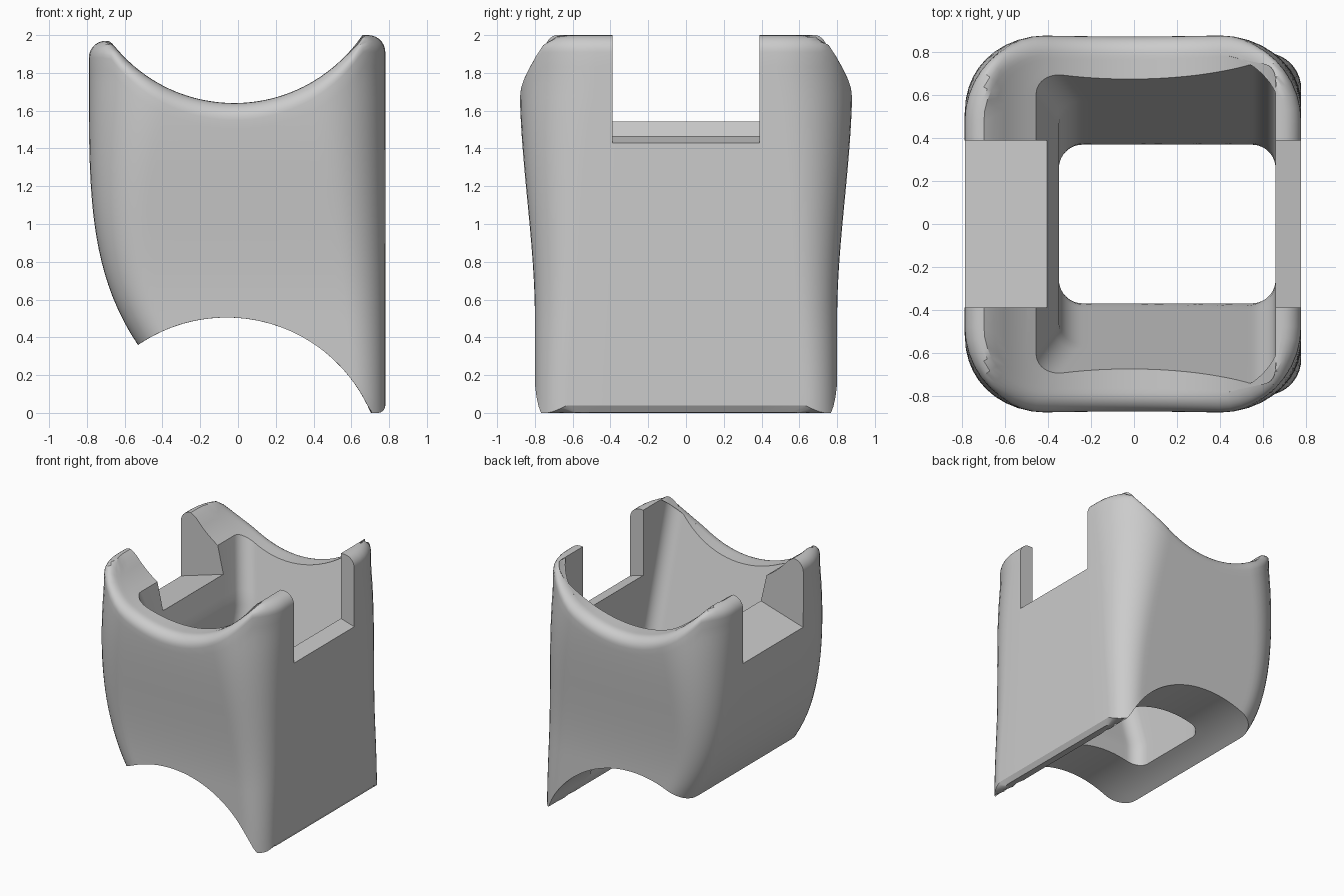
import bpy, bmesh
from math import sin, cos, sqrt, pi

if "Cube" in bpy.data.objects:
    bpy.data.objects.remove(bpy.data.objects["Cube"])

CORNER, LONG, SHORT = 10, 28, 6     # segments per corner and per side
LEVELS, ROUND, RIM = 24, 7, 5       # rings per wall, rim fillet and rim face
FILLET = 0.09


def clamp(t):
    return max(0.0, min(1.0, t))


def rounded_rect(x0, x1, h, r):
    """Points counter-clockwise; every section has the same point count."""
    centres = [(x1 - r, h - r), (x0 + r, h - r), (x0 + r, r - h), (x1 - r, r - h)]
    pts = []
    for q, (cx, cy) in enumerate(centres):
        arc = [(cx + r * cos((q + k / CORNER) * pi / 2),
                cy + r * sin((q + k / CORNER) * pi / 2)) for k in range(CORNER + 1)]
        pts += arc
        nx, ny = centres[(q + 1) % 4]
        a = (q + 1) * pi / 2
        end = (nx + r * cos(a), ny + r * sin(a))
        n = LONG if q % 2 == 0 else SHORT
        sx, sy = arc[-1]
        pts += [(sx + (end[0] - sx) * k / n, sy + (end[1] - sy) * k / n)
                for k in range(1, n)]
    return pts


# Plan sections of the outside and of the hole at a height
def outer(z, inset=0.0):
    x0 = -0.79 + 0.26 * max(0, (1.9 - z) / 1.54) ** 4
    t = clamp((z - 0.5) / 1.25)
    h = 0.80 + 0.08 * t * t * (3 - 2 * t)
    r = 0.17 + 0.23 * clamp(z / 1.8) ** 1.5
    return rounded_rect(x0 + inset, 0.78 - inset, h - inset, r - inset)


def inner(z):
    x0 = -0.35 - 0.11 * clamp((z - 1.3) / 0.48)
    return rounded_rect(x0, 0.66, 0.37 + 0.3 * max(0, z - 0.62), 0.11)


# Saddle at the top and arch at the bottom
def top(x):
    sag = 0.82 - sqrt(max(0, 0.82 ** 2 - (x + 0.02) ** 2))
    return min(1.64 + sag, 1.97 if x < 0 else 2.0)


def bottom(x):
    z = max(0, 0.505 - 0.83 + sqrt(max(0, 0.83 ** 2 - (x + 0.06) ** 2)))
    over = min(max(0, x - 0.74), 0.04)
    return z + 0.04 - sqrt(0.04 ** 2 - over ** 2)


def settle(section, i, limit, z, drop=0.0):
    """Point of column i where the wall meets the limiting surface."""
    for _ in range(14):
        x, y = section(z)[i]
        z = limit(x) - drop
    return x, y, z


def column(i):
    path = []
    low = settle(outer, i, bottom, 0.4)
    fillet = []
    for k in range(ROUND + 1):
        a = k / ROUND * pi / 2
        inset, drop = FILLET * (1 - cos(a)), FILLET * (1 - sin(a))
        fillet.append(settle(lambda z: outer(z, inset), i, top, 1.8, drop))
    for k in range(LEVELS):
        z = low[2] + (fillet[0][2] - low[2]) * k / LEVELS
        path.append((*outer(z)[i], z))
    path += fillet
    mouth = settle(inner, i, top, 1.8)
    foot = settle(inner, i, bottom, 0.4)
    a = fillet[-1]
    for k in range(1, RIM):
        x, y = (a[j] + (mouth[j] - a[j]) * k / RIM for j in (0, 1))
        path.append((x, y, top(x)))
    for k in range(LEVELS + 1):
        z = mouth[2] + (foot[2] - mouth[2]) * k / LEVELS
        path.append((*inner(z)[i], z))
    for k in range(1, RIM):
        x, y = (foot[j] + (low[j] - foot[j]) * k / RIM for j in (0, 1))
        path.append((x, y, bottom(x)))
    return path


def make_object(name, bm):
    bmesh.ops.recalc_face_normals(bm, faces=bm.faces)
    mesh = bpy.data.meshes.new(name)
    bm.to_mesh(mesh)
    bm.free()
    obj = bpy.data.objects.new(name, mesh)
    bpy.context.collection.objects.link(obj)
    return obj


# Sleeve: closed loop of columns
bm = bmesh.new()
count = len(outer(1.0))
grid = [[bm.verts.new(p) for p in column(i)] for i in range(count)]
rings = len(grid[0])
for i in range(count):
    a, b = grid[i], grid[(i + 1) % count]
    for k in range(rings):
        n = (k + 1) % rings
        bm.faces.new((a[k], b[k], b[n], a[n]))
sleeve = make_object("sleeve", bm)

# Slot through both side walls, with floors sloping outward
bm = bmesh.new()
profile = [(-1, 1.364), (0, 1.664), (1, 1.364), (1, 3), (-1, 3)]
face = bm.faces.new([bm.verts.new((x, -0.39, z)) for x, z in profile])
grown = bmesh.ops.extrude_face_region(bm, geom=[face])["geom"]
bmesh.ops.translate(bm, vec=(0, 0.78, 0),
                    verts=[v for v in grown if isinstance(v, bmesh.types.BMVert)])
cutter = make_object("slot_cutter", bm)
cutter.hide_render = True

cut = sleeve.modifiers.new("slots", "BOOLEAN")
cut.operation, cut.solver, cut.object = "DIFFERENCE", "EXACT", cutter
bpy.ops.object.select_all(action="DESELECT")
bpy.context.view_layer.objects.active = sleeve
sleeve.select_set(True)
bpy.ops.object.modifier_apply(modifier=cut.name)
bpy.data.objects.remove(cutter)

# Plain grey finish
grey = bpy.data.materials.new("plain grey")
grey.use_nodes = True
grey.diffuse_color = (0.6, 0.6, 0.6, 1)
grey.node_tree.nodes["Principled BSDF"].inputs["Base Color"].default_value = (0.6, 0.6, 0.6, 1)
sleeve.data.materials.clear()
sleeve.data.materials.append(grey)
bpy.ops.object.shade_smooth_by_angle(angle=0.55)
